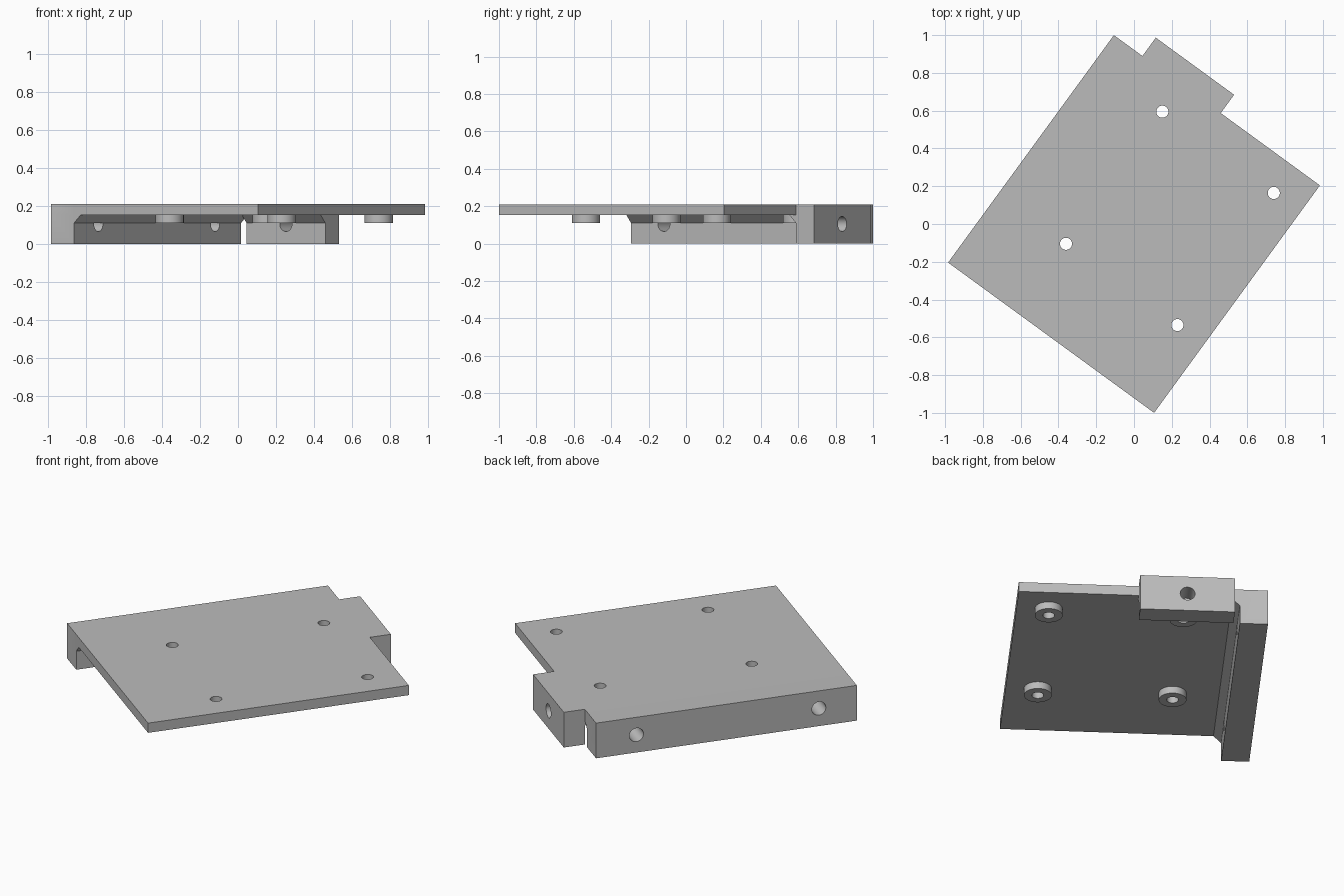
import bpy, bmesh, math
from mathutils import Matrix, Vector

if "Cube" in bpy.data.objects:
    bpy.data.objects.remove(bpy.data.objects["Cube"], do_unlink=True)

# Dimensions, in the bracket's own axes before it is turned
HALF_W, HALF_L, TOP = 0.675, 0.745, 0.21
PLATE_Z = 0.152          # underside of the plate
WALL_IN = -0.523         # inner face of the long wall
TAB_U = (-0.488, 0.025)  # ends of the tab
TAB_OUT = 0.865
CHAMFER = 0.042
HOLE_Z = 0.105
TURN = math.radians(-36.1)

grey = bpy.data.materials.new("plain grey")
grey.use_nodes = True
colour = (0.5, 0.5, 0.5, 1)
grey.diffuse_color = colour
grey.node_tree.nodes["Principled BSDF"].inputs["Base Color"].default_value = colour


def make(name, bm):
    bmesh.ops.recalc_face_normals(bm, faces=bm.faces[:])
    mesh = bpy.data.meshes.new(name)
    bm.to_mesh(mesh)
    bm.free()
    mesh.materials.append(grey)
    ob = bpy.data.objects.new(name, mesh)
    bpy.context.collection.objects.link(ob)
    return ob


def box(name, low, high):
    bm = bmesh.new()
    low, high = Vector(low), Vector(high)
    size = Matrix.Diagonal((*(high - low), 1))
    bmesh.ops.create_cube(bm, size=1, matrix=Matrix.Translation((low + high) / 2) @ size)
    return make(name, bm)


def rod(name, centre, radius, length, axis):
    bm = bmesh.new()
    turn = Vector((0, 0, 1)).rotation_difference(Vector(axis)).to_matrix().to_4x4()
    bmesh.ops.create_cone(bm, cap_ends=True, segments=48, radius1=radius, radius2=radius,
                          depth=length, matrix=Matrix.Translation(centre) @ turn)
    return make(name, bm)


def wedge(name, triangle, sweep):
    bm = bmesh.new()
    face = bm.faces.new([bm.verts.new(p) for p in triangle])
    out = bmesh.ops.extrude_face_region(bm, geom=[face])
    bmesh.ops.translate(bm, vec=sweep,
                        verts=[v for v in out["geom"] if isinstance(v, bmesh.types.BMVert)])
    return make(name, bm)


def combine(target, other, operation):
    mod = target.modifiers.new("join", "BOOLEAN")
    mod.operation, mod.object, mod.solver = operation, other, "EXACT"
    graph = bpy.context.evaluated_depsgraph_get()
    mesh = bpy.data.meshes.new_from_object(target.evaluated_get(graph))
    target.modifiers.clear()
    target.data = mesh
    bpy.data.objects.remove(other, do_unlink=True)


# Plate with the long wall and the end tab
body = box("mounting_bracket", (-HALF_W, -HALF_L, PLATE_Z), (HALF_W, HALF_L, TOP))
combine(body, box("wall", (-HALF_W, -HALF_L, 0), (WALL_IN, HALF_L, TOP)), "UNION")
combine(body, box("tab", (TAB_U[0], HALF_L, 0), (TAB_U[1], TAB_OUT, TOP)), "UNION")

# Four standoffs under the plate, each drilled through
for u in (-0.229, 0.501):
    for v in (-0.297, 0.569):
        combine(body, rod("standoff", (u, v, 0.135), 0.075, 0.05, (0, 0, 1)), "UNION")
        combine(body, rod("drill", (u, v, 0.15), 0.032, 0.3, (0, 0, 1)), "DIFFERENCE")

# Side holes through the wall and the tab
for v in (-0.528, 0.514):
    combine(body, rod("drill", (-0.6, v, HOLE_Z), 0.04, 0.25, (1, 0, 0)), "DIFFERENCE")
combine(body, rod("drill", (sum(TAB_U) / 2, 0.8, HOLE_Z), 0.04, 0.25, (0, 1, 0)), "DIFFERENCE")

# Sloped strips in the inner corners
low = PLATE_Z - CHAMFER
wall_strip = wedge("wall_corner_strip",
                   [(WALL_IN, -HALF_L, low), (WALL_IN, -HALF_L, PLATE_Z),
                    (WALL_IN + CHAMFER, -HALF_L, PLATE_Z)], (0, 2 * HALF_L, 0))
tab_strip = wedge("tab_corner_strip",
                  [(TAB_U[0], HALF_L, low), (TAB_U[0], HALF_L, PLATE_Z),
                   (TAB_U[0], HALF_L - CHAMFER, PLATE_Z)], (TAB_U[1] - TAB_U[0], 0, 0))

# Turn everything to its resting angle and shade
bpy.ops.object.select_all(action="DESELECT")
for ob in (body, wall_strip, tab_strip):
    ob.data.transform(Matrix.Rotation(TURN, 4, "Z"))
    ob.select_set(True)
bpy.context.view_layer.objects.active = body
bpy.ops.object.shade_smooth_by_angle(angle=math.radians(30))
